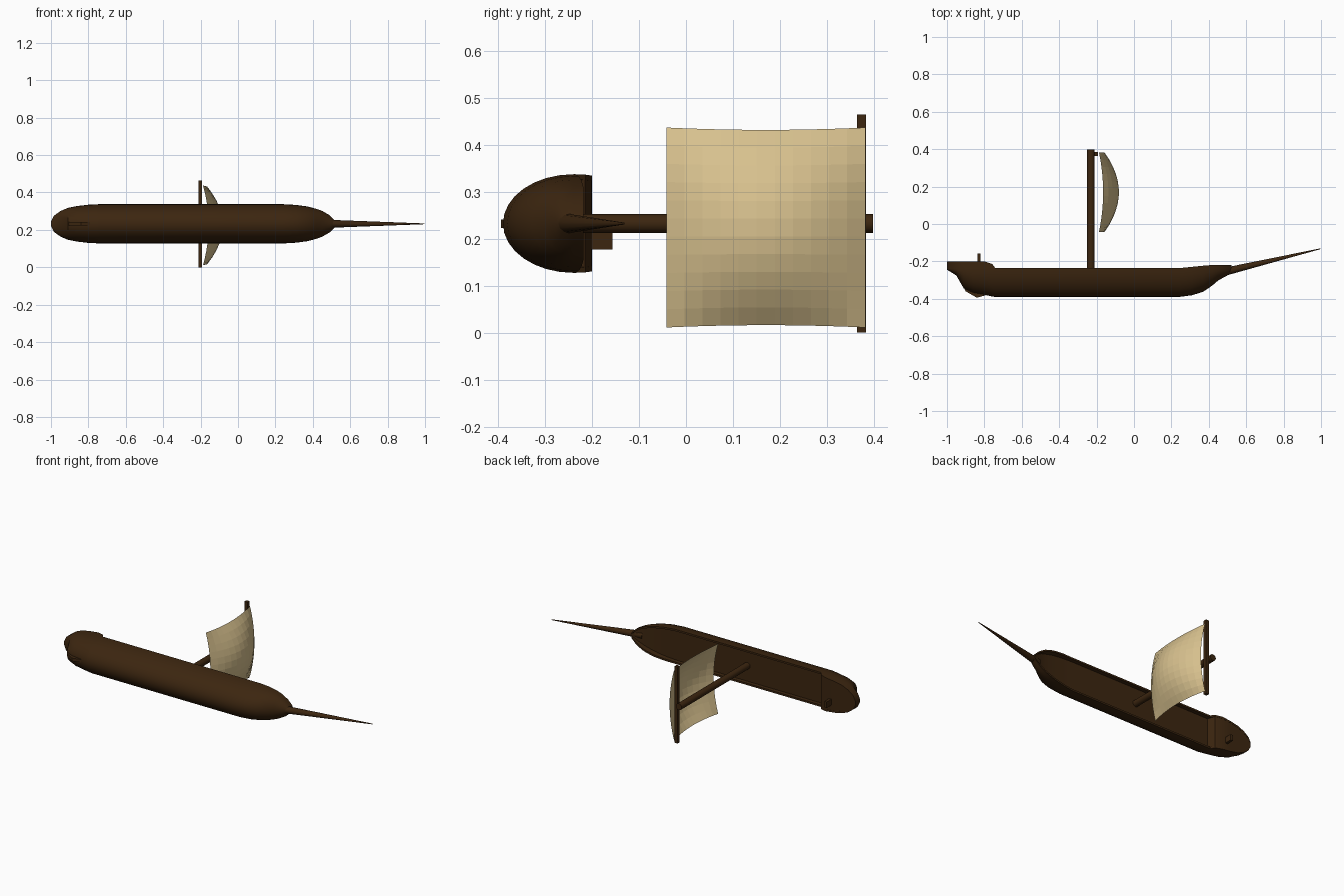
import bpy, bmesh, math
from mathutils import Vector

if "Cube" in bpy.data.objects:
    bpy.data.objects.remove(bpy.data.objects["Cube"])

CZ = 0.2325  # centre plane of the ship (it lies on its side: length x, up y, beam z)

def material(name, col):
    m = bpy.data.materials.new(name)
    m.diffuse_color = (*col, 1)
    m.use_nodes = True
    m.node_tree.nodes["Principled BSDF"].inputs["Base Color"].default_value = m.diffuse_color
    return m

WOOD = material("dark_wood", (0.045, 0.019, 0.005))
CANVAS = material("canvas", (0.68, 0.53, 0.27))

def finish(bm, name, mat, smooth=None):
    bmesh.ops.recalc_face_normals(bm, faces=bm.faces[:])
    me = bpy.data.meshes.new(name)
    bm.to_mesh(me)
    bm.free()
    me.materials.append(mat)
    ob = bpy.data.objects.new(name, me)
    bpy.context.collection.objects.link(ob)
    if smooth:
        bpy.context.view_layer.objects.active = ob
        ob.select_set(True)
        bpy.ops.object.shade_smooth_by_angle(angle=math.radians(smooth))
        ob.select_set(False)
    return ob

def rod(name, a, b, r1, r2, sides):
    a, b = Vector(a), Vector(b)
    bm = bmesh.new()
    bmesh.ops.create_cone(bm, cap_ends=True, segments=sides, radius1=r1, radius2=r2,
                          depth=(b - a).length)
    q = (b - a).to_track_quat('Z', 'Y')
    for v in bm.verts:
        v.co = q @ v.co + (a + b) / 2
    return finish(bm, name, WOOD, 40)

def box(name, lo, hi):
    bm = bmesh.new()
    bmesh.ops.create_cube(bm, size=1)
    for v in bm.verts:
        v.co = [(lo[i] + hi[i]) / 2 + v.co[i] * (hi[i] - lo[i]) for i in range(3)]
    return finish(bm, name, WOOD)

# Hull: lofted stations (x, half beam, keel y, rim y, deck y)
stations = [
    (-1.00, 0.012, -0.245, -0.200, -0.201), (-0.985, 0.042, -0.253, -0.200, -0.201),
    (-0.95, 0.068, -0.275, -0.200, -0.201), (-0.91, 0.085, -0.345, -0.200, -0.201),
    (-0.86, 0.095, -0.368, -0.200, -0.201), (-0.80, 0.102, -0.378, -0.200, -0.201),
    (-0.757, 0.104, -0.388, -0.214, -0.215), (-0.742, 0.105, -0.390, -0.236, -0.260),
    (-0.25, 0.105, -0.390, -0.236, -0.260), (0.24, 0.105, -0.390, -0.236, -0.260),
    (0.31, 0.101, -0.381, -0.229, -0.260), (0.37, 0.093, -0.362, -0.223, -0.258),
    (0.42, 0.080, -0.328, -0.219, -0.255), (0.45, 0.069, -0.302, -0.218, -0.250),
    (0.49, 0.046, -0.280, -0.218, -0.240), (0.52, 0.016, -0.264, -0.218, -0.225),
]
N = 16
bm = bmesh.new()
rings = []
for x, w, keel, rim, deck in stations:
    side = min(-0.24, rim - 0.002)
    wi = max(w - 0.011, w * 0.5)
    pts = [(rim, w)]
    for i in range(N + 1):
        t = math.pi * i / N
        pts.append((side + (keel - side) * math.sin(t), w * math.cos(t)))
    pts += [(rim, -w), (rim, -wi), (deck, -wi), (deck, wi), (rim, wi)]
    rings.append([bm.verts.new((x, y, CZ + z)) for y, z in pts])
for a, b in zip(rings, rings[1:]):
    for i in range(len(a)):
        j = (i + 1) % len(a)
        bm.faces.new((a[i], a[j], b[j], b[i]))
bm.faces.new(rings[0])
bm.faces.new(rings[-1])
finish(bm, "hull", WOOD, 35)

# Rudder fin under the stern
bm = bmesh.new()
outline = [(-0.93, -0.30), (-0.90, -0.36), (-0.84, -0.394), (-0.79, -0.380), (-0.80, -0.33)]
layers = [[bm.verts.new((x, y, CZ + s * 0.009)) for x, y in outline] for s in (-1, 1)]
for l in layers:
    bm.faces.new(l)
for i in range(len(outline)):
    j = (i + 1) % len(outline)
    bm.faces.new((layers[0][i], layers[0][j], layers[1][j], layers[1][i]))
finish(bm, "rudder", WOOD)

# Spars
rod("mast", (-0.23, -0.265, CZ), (-0.23, 0.398, CZ), 0.02, 0.02, 12)
rod("bowsprit", (0.47, -0.259, CZ), (0.998, -0.132, CZ), 0.022, 0.002, 12)
box("yard", (-0.212, 0.364, 0.0), (-0.192, 0.384, 0.465))

# Helm stand on the aft deck
box("helm", (-0.837, -0.215, 0.177), (-0.821, -0.157, 0.213))

# Billowing sail
S = 11
bm = bmesh.new()
grid = []
for i in range(S + 1):
    u = 2 * i / S - 1
    row = []
    for j in range(S + 1):
        v = 2 * j / S - 1
        fu, fv = 1 - u * u, 1 - v * v
        x = -0.187 + 0.022 * fv + 0.03 * fu + 0.055 * fu * fv
        row.append(bm.verts.new((x, 0.17 + 0.212 * v, 0.224 + u * (0.213 - 0.005 * fv))))
    grid.append(row)
for i in range(S):
    for j in range(S):
        bm.faces.new((grid[i][j], grid[i + 1][j], grid[i + 1][j + 1], grid[i][j + 1]))
finish(bm, "sail", CANVAS)
